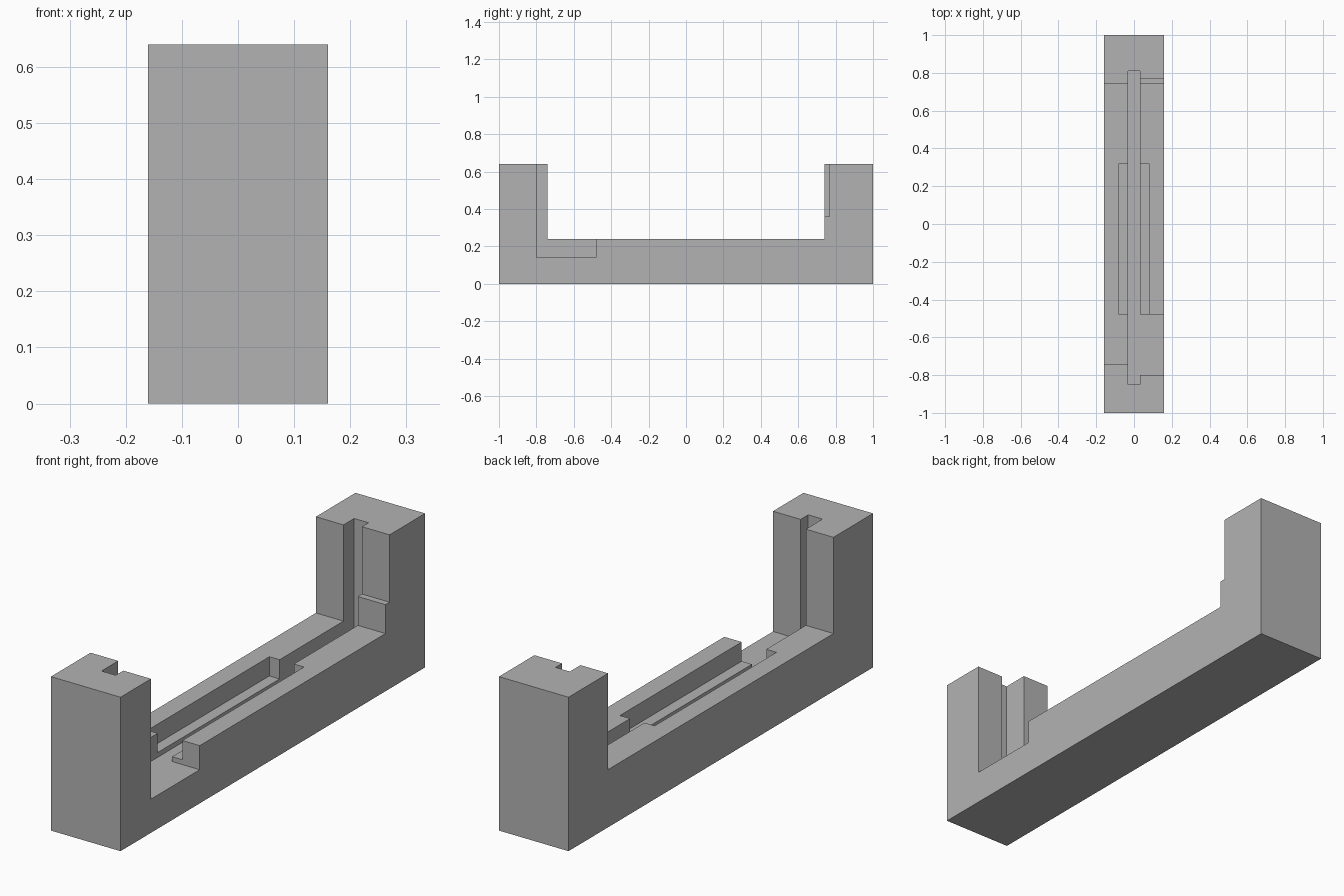
import bpy
import bmesh
from mathutils import Vector

cube = bpy.data.objects.get("Cube")
if cube:
    bpy.data.objects.remove(cube, do_unlink=True)

grey = bpy.data.materials.new("plain grey")
grey.use_nodes = True
colour = (0.45, 0.45, 0.45, 1)
grey.diffuse_color = colour
grey.node_tree.nodes["Principled BSDF"].inputs["Base Color"].default_value = colour


def prism(name, outline, depth):
    """Solid made by sweeping a closed 3D outline along a vector."""
    bm = bmesh.new()
    face = bm.faces.new([bm.verts.new(p) for p in outline])
    swept = bmesh.ops.extrude_face_region(bm, geom=[face])["geom"]
    bmesh.ops.translate(bm, vec=Vector(depth),
                        verts=[v for v in swept if isinstance(v, bmesh.types.BMVert)])
    bmesh.ops.recalc_face_normals(bm, faces=bm.faces)
    mesh = bpy.data.meshes.new(name)
    bm.to_mesh(mesh)
    bm.free()
    mesh.materials.append(grey)
    obj = bpy.data.objects.new(name, mesh)
    bpy.context.collection.objects.link(obj)
    return obj


def plan_cutter(name, plan, floor):
    """Cutter with a plan outline, open upwards from its floor height."""
    return prism(name, [(x, y, floor) for x, y in plan], (0, 0, 1))


# U-shaped body: base with an upright post at each end
W, POST, BASE, TOP = 0.16, 0.74, 0.24, 0.64
side = [(-1, 0), (1, 0), (1, TOP), (POST, TOP), (POST, BASE),
        (-POST, BASE), (-POST, TOP), (-1, TOP)]
body = prism("cradle_body", [(-W, y, z) for y, z in side], (2 * W, 0, 0))

S = 0.033  # half width of the long slot
P = 0.08   # half width of the shallow pocket
cutters = [
    # Long slot running into both posts, joined to the open side recess
    plan_cutter("slot_cutter", [(-S, -0.85), (S, -0.85), (S, -0.8), (0.2, -0.8),
                                (0.2, -0.48), (S, -0.48), (S, 0.81), (-S, 0.81)], 0.14),
    # Wider shallow pocket either side of the slot
    plan_cutter("pocket_cutter", [(-P, -0.48), (0, -0.48), (0, -0.52), (P, -0.52),
                                  (P, 0.32), (-P, 0.32)], 0.16),
    # Step in the inner face of the back post
    plan_cutter("step_cutter", [(0, 0.7), (0.2, 0.7), (0.2, 0.767), (0, 0.767)], 0.36),
]

bpy.context.view_layer.objects.active = body
for cutter in cutters:
    cutter.hide_render = True
    mod = body.modifiers.new(cutter.name, "BOOLEAN")
    mod.operation = "DIFFERENCE"
    mod.solver = "EXACT"
    mod.object = cutter
    bpy.ops.object.modifier_apply(modifier=mod.name)
for cutter in cutters:
    bpy.data.objects.remove(cutter, do_unlink=True)
